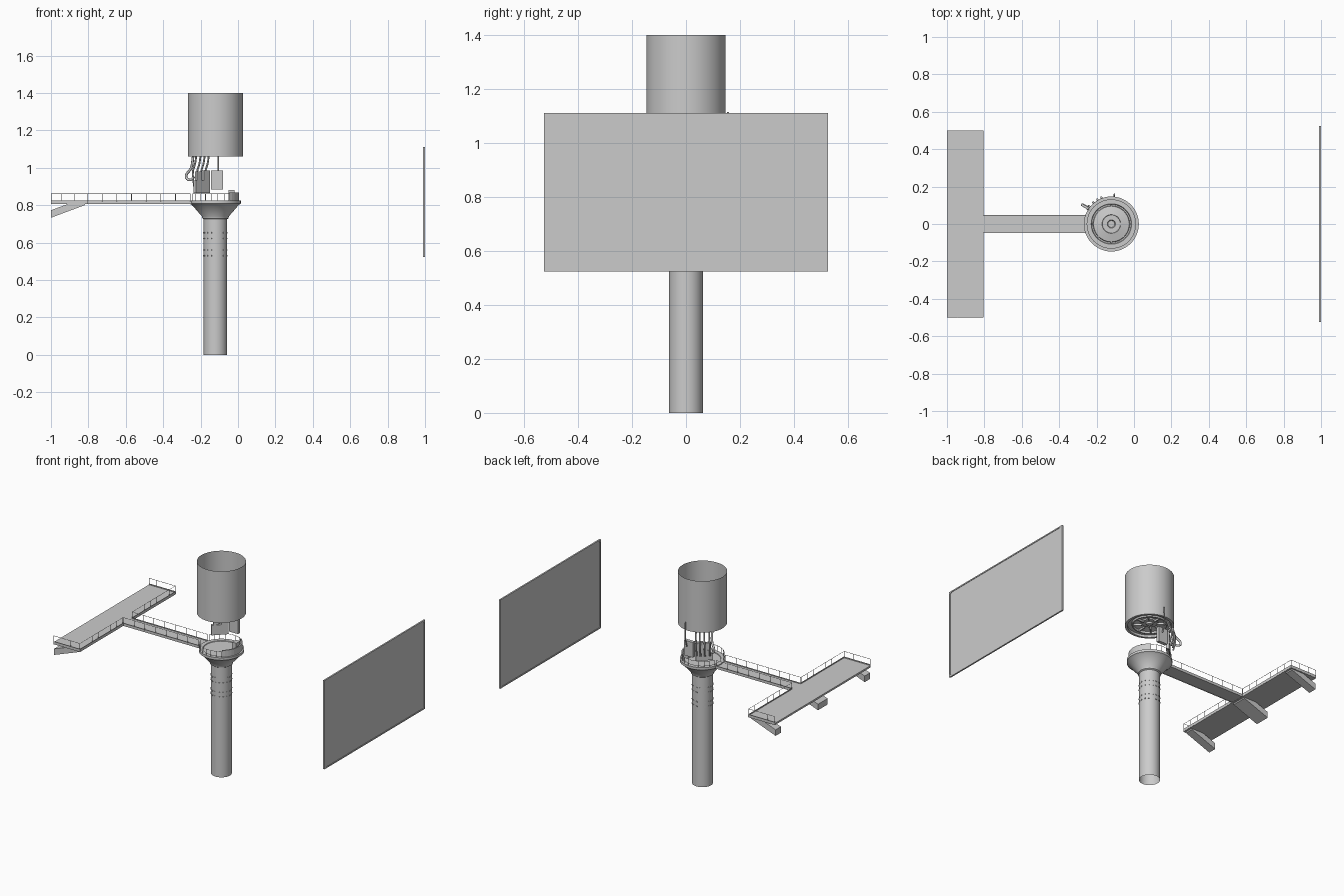
import bpy, bmesh
from math import sin, cos, pi, radians
from mathutils import Vector, Matrix

if "Cube" in bpy.data.objects:
    bpy.data.objects.remove(bpy.data.objects["Cube"])

CX = -0.121  # tower axis


def finish(name, bm, smooth=False):
    bmesh.ops.recalc_face_normals(bm, faces=bm.faces)
    me = bpy.data.meshes.new(name)
    bm.to_mesh(me)
    bm.free()
    ob = bpy.data.objects.new(name, me)
    bpy.context.collection.objects.link(ob)
    if smooth:
        bpy.ops.object.select_all(action='DESELECT')
        ob.select_set(True)
        bpy.context.view_layer.objects.active = ob
        bpy.ops.object.shade_smooth_by_angle(angle=radians(35))
    return ob


def add_box(bm, c, s, rot=0.0):
    m = Matrix.Translation(c) @ Matrix.Rotation(rot, 4, 'Z') @ Matrix.Diagonal((*s, 1))
    bmesh.ops.create_cube(bm, size=1, matrix=m)


def add_bar(bm, p, q, r=0.0015, sides=4):
    p, q = Vector(p), Vector(q)
    d = q - p
    m = Matrix.Translation((p + q) / 2) @ d.to_track_quat('Z', 'Y').to_matrix().to_4x4()
    bmesh.ops.create_cone(bm, cap_ends=True, segments=sides, radius1=r, radius2=r,
                          depth=d.length, matrix=m)


def lathe(name, profile, n=48, smooth=True):
    bm = bmesh.new()
    vs = [bm.verts.new((CX + r, 0, z)) for r, z in profile]
    es = [bm.edges.new(e) for e in zip(vs, vs[1:])]
    bmesh.ops.spin(bm, geom=vs + es, cent=(CX, 0, 0), axis=(0, 0, 1),
                   angle=2 * pi, steps=n)
    bmesh.ops.remove_doubles(bm, verts=bm.verts, dist=1e-5)
    return finish(name, bm, smooth)


def add_railing(bm, pts, z0=0.82, z1=0.862):
    for x, y in pts:
        add_bar(bm, (x, y, z0), (x, y, z1))
    for a, b in zip(pts, pts[1:]):
        add_bar(bm, (*a, z1), (*b, z1))


def polar(r, deg):
    a = radians(deg)
    return CX + r * cos(a), r * sin(a)


def tube(name, pts, r):
    cu = bpy.data.curves.new(name, 'CURVE')
    cu.dimensions = '3D'
    cu.bevel_depth, cu.bevel_resolution, cu.resolution_u = r, 2, 5
    cu.use_fill_caps = True
    sp = cu.splines.new('BEZIER')
    sp.bezier_points.add(len(pts) - 1)
    for b, p in zip(sp.bezier_points, pts):
        b.co = p
        b.handle_left_type = b.handle_right_type = 'AUTO'
    ob = bpy.data.objects.new(name, cu)
    bpy.context.collection.objects.link(ob)


# Column, flared head and open drum
lathe("column", [(0.0625, 0), (0.0625, 0.73)])
lathe("flared_head", [(0.0625, 0.725), (0.07, 0.73), (0.072, 0.74), (0.124, 0.8),
                      (0.136, 0.808), (0.136, 0.824), (0.11, 0.824), (0.108, 0.82), (0, 0.82)])
lathe("drum_shell", [(0.132, 1.06), (0.147, 1.06), (0.147, 1.4)])
lathe("drum_floor", [(0.132, 1.06), (0.132, 1.075), (0.108, 1.075), (0.105, 1.066),
                     (0.098, 1.066), (0.095, 1.078), (0.05, 1.088), (0.048, 1.08),
                     (0.022, 1.08), (0.018, 1.07), (0, 1.07)])

# Spokes under the drum floor
bm = bmesh.new()
for i in range(8):
    a = i * pi / 4
    add_box(bm, (CX + 0.075 * cos(a), 0.075 * sin(a), 1.073), (0.06, 0.008, 0.012), a)
finish("drum_spokes", bm)

# Rings of small studs on the column
bm = bmesh.new()
for z in (0.53, 0.56, 0.622, 0.653):
    for i in range(16):
        a = i * pi / 8
        add_box(bm, (CX + 0.063 * cos(a), 0.063 * sin(a), z), (0.004, 0.01, 0.006), a)
finish("column_studs", bm)

# Curved parapet on the outer side of the round deck
bm = bmesh.new()
ring = []
for i in range(13):
    d = -54 + 9 * i
    ring.append([bm.verts.new((*polar(r, d), z))
                 for r, z in ((0.118, 0.82), (0.126, 0.82), (0.126, 0.868), (0.118, 0.868))])
for a, b in zip(ring, ring[1:]):
    for k in range(4):
        bm.faces.new((a[k], a[k - 1], b[k - 1], b[k]))
bm.faces.new(ring[0])
bm.faces.new(ring[-1])
finish("deck_parapet", bm)
bm = bmesh.new()
add_box(bm, (-0.035, 0.03, 0.85), (0.03, 0.04, 0.06))
finish("deck_console", bm)

# Walkway and long platform
bm = bmesh.new()
add_box(bm, (-0.52, 0, 0.814), (0.57, 0.094, 0.01))
for s in (-1, 1):
    add_box(bm, (-0.525, s * 0.046, 0.816), (0.56, 0.003, 0.018))
finish("walkway", bm)
bm = bmesh.new()
add_box(bm, (-0.9025, 0, 0.813), (0.195, 1.0, 0.012))
for s in (-1, 1):
    add_box(bm, (-0.9025, s * 0.499, 0.817), (0.195, 0.003, 0.018))
    add_box(bm, (-0.806, s * 0.274, 0.817), (0.003, 0.452, 0.018))
finish("long_platform", bm)

# Sloping brackets under the platform
bm = bmesh.new()
for y, w in ((-0.465, 0.055), (0, 0.1), (0.465, 0.055)):
    side = [bm.verts.new((x, y - w / 2, z))
            for x, z in ((-1, 0.733), (-0.82, 0.8), (-0.815, 0.81), (-0.9, 0.81), (-1, 0.773))]
    f = bm.faces.new(side)
    ext = bmesh.ops.extrude_face_region(bm, geom=[f], use_keep_orig=True)
    bmesh.ops.translate(bm, vec=(0, w, 0),
                        verts=[v for v in ext["geom"] if isinstance(v, bmesh.types.BMVert)])
finish("platform_brackets", bm)

# Railings, mirrored front and back
bm = bmesh.new()
for s in (-1, 1):
    add_railing(bm, [(x, s * 0.498) for x in (-0.998, -0.945, -0.875, -0.807)]
                + [(-0.807, s * (0.498 - 0.0641 * i)) for i in range(1, 8)])
    add_railing(bm, [(-0.805 + 0.0785 * i, s * 0.047) for i in range(8)])
    add_railing(bm, [polar(0.13, s * (54 + 15 * i)) for i in range(8)])
finish("railings", bm)

# Equipment cabinets hanging below the back of the drum
bm = bmesh.new()
add_box(bm, (CX - 0.073, 0.087, 0.898), (0.105, 0.02, 0.066), radians(45))
add_box(bm, (CX - 0.052, 0.108, 0.957), (0.045, 0.02, 0.056), radians(45))
add_box(bm, (CX - 0.09, 0.072, 0.955), (0.035, 0.015, 0.05), radians(45))
add_box(bm, (CX + 0.008, 0.125, 0.935), (0.065, 0.022, 0.1))
finish("equipment_cabinets", bm)

# Hanging pipes and the upright pipe
for i, (x, y) in enumerate(((-0.235, 0.085), (-0.212, 0.105), (-0.19, 0.12), (-0.168, 0.13))):
    tube(f"hanging_pipe_{i + 1}", [(x + 0.012, y - 0.012, 1.065), (x + 0.005, y, 1.02),
                                   (x - 0.006, y + 0.012, 0.98), (x, y, 0.9)], 0.005)
tube("curled_pipe", [(-0.24, 0.07, 1.06), (-0.25, 0.085, 1.0), (-0.277, 0.103, 0.95),
                     (-0.258, 0.095, 0.935), (-0.235, 0.08, 0.95)], 0.007)
tube("upright_pipe", [(-0.105, 0.156, 1.115), (-0.105, 0.156, 1.0), (-0.105, 0.14, 0.95)], 0.004)

# Large screen: panel set in a frame with a rounded opening
bm = bmesh.new()
add_box(bm, (0.995, 0, 0.8175), (0.01, 1.05, 0.587))
finish_frame = finish("screen_frame", bm)
bm = bmesh.new()
add_box(bm, (0.995, 0, 0.8175), (0.05, 1.034, 0.571))
edges = [e for e in bm.edges if abs(e.verts[0].co.x - e.verts[1].co.x) > 0.04]
bmesh.ops.bevel(bm, geom=edges, offset=0.015, segments=5, profile=0.5, affect='EDGES')
cutter = finish("screen_opening_cutter", bm)
cutter.hide_render = True
cutter.hide_viewport = True
mod = finish_frame.modifiers.new("opening", 'BOOLEAN')
mod.operation, mod.object, mod.solver = 'DIFFERENCE', cutter, 'EXACT'
bm = bmesh.new()
add_box(bm, (0.995, 0, 0.8175), (0.004, 1.038, 0.575))
finish("screen_panel", bm)
